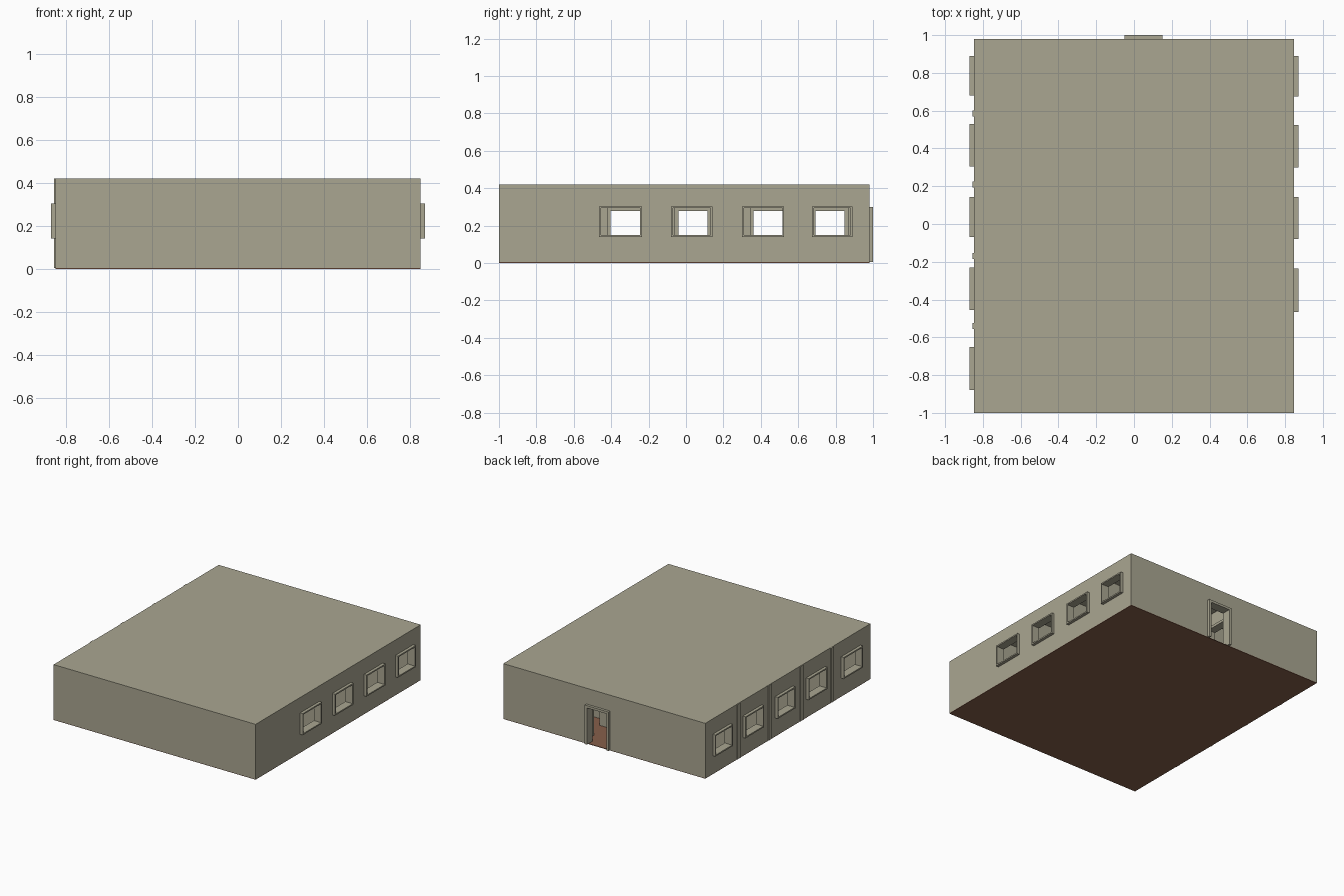
import bpy, bmesh

if "Cube" in bpy.data.objects:
    bpy.data.objects.remove(bpy.data.objects["Cube"])

def material(name, rgb):
    m = bpy.data.materials.new(name)
    m.diffuse_color = (*rgb, 1)
    m.use_nodes = True
    m.node_tree.nodes["Principled BSDF"].inputs["Base Color"].default_value = m.diffuse_color
    return m

GREY = material("warm grey plaster", (0.40, 0.38, 0.285))
BROWN = material("brown floor", (0.24, 0.114, 0.069))

def finish(name, bm, mat):
    bmesh.ops.recalc_face_normals(bm, faces=bm.faces)
    me = bpy.data.meshes.new(name)
    bm.to_mesh(me)
    bm.free()
    me.materials.append(mat)
    ob = bpy.data.objects.new(name, me)
    bpy.context.collection.objects.link(ob)
    return ob

def boxes(name, spans, mat=GREY):
    """One object from boxes given as (x0, x1, y0, y1, z0, z1)."""
    bm = bmesh.new()
    for x0, x1, y0, y1, z0, z1 in spans:
        for v in bmesh.ops.create_cube(bm, size=1)["verts"]:
            v.co = ((x0 + x1) / 2 + v.co.x * (x1 - x0),
                    (y0 + y1) / 2 + v.co.y * (y1 - y0),
                    (z0 + z1) / 2 + v.co.z * (z1 - z0))
    return finish(name, bm, mat)

def cut(ob, spans):
    """Subtract boxes from an object and bake the result."""
    cutter = boxes("cutter", spans)
    cutter.hide_render = True
    mod = ob.modifiers.new("cut", "BOOLEAN")
    mod.operation, mod.solver, mod.object = "DIFFERENCE", "EXACT", cutter
    dg = bpy.context.evaluated_depsgraph_get()
    dg.update()
    me = bpy.data.meshes.new_from_object(ob.evaluated_get(dg))
    ob.modifiers.clear()
    ob.data = me
    bpy.data.objects.remove(cutter)

def frame(name, axis, d0, d1, u0, u1, z0, z1, t, closed):
    """Rectangular trim through a wall; open at the bottom for doors."""
    bm = bmesh.new()
    b = t if closed else 0
    outer = [(u0, z0), (u0, z1), (u1, z1), (u1, z0)]
    inner = [(u0 + t, z0 + b), (u0 + t, z1 - t), (u1 - t, z1 - t), (u1 - t, z0 + b)]
    def place(u, z, d):
        return bm.verts.new((d, u, z) if axis == "x" else (u, d, z))
    rings = [[place(*o, d0), place(*o, d1), place(*i, d1), place(*i, d0)]
             for o, i in zip(outer, inner)]
    for k in range(4 if closed else 3):
        a, c = rings[k], rings[(k + 1) % 4]
        for j in range(4):
            bm.faces.new((a[j], a[(j + 1) % 4], c[(j + 1) % 4], c[j]))
    if not closed:
        bm.faces.new(rings[0])
        bm.faces.new(rings[3])
    return finish(name, bm, GREY)

W, Y0, Y1, H = 0.848, -1.0, 0.98, 0.42   # half width, front, back, height
T, FLOOR = 0.03, 0.004                   # wall thickness, floor thickness
WZ = (0.14, 0.303)                       # window sill and head
right_windows = [(-0.465, -0.235), (-0.08, 0.142), (0.30, 0.525), (0.675, 0.89)]
left_windows = [(-0.88, -0.65), (-0.455, -0.23), (-0.07, 0.142), (0.305, 0.53), (0.68, 0.89)]
doors = [-0.325, 0.037, 0.44, 0.77]      # inner door centres along y
partitions = [-0.54, -0.17, 0.21, 0.585]

# Floor slab
boxes("floor", [(-W, W, Y0, Y1, 0, FLOOR)], BROWN)

# Outer walls with flat roof, hollowed, then window and door openings
shell = boxes("walls_and_roof", [(-W, W, Y0, Y1, FLOOR, H)])
cut(shell, [(-W + T, W - T, Y0 + T, Y1 - T, -0.1, H - 0.015)])
e = 0.004
holes = [(W - 0.1, W + 0.1, a + e, b - e, WZ[0] + e, WZ[1] - e) for a, b in right_windows]
holes += [(-W - 0.1, -W + 0.1, a + e, b - e, WZ[0] + e, WZ[1] - e) for a, b in left_windows]
holes.append((-0.04, 0.14, Y1 - 0.1, Y1 + 0.1, -0.1, 0.29))
cut(shell, holes)

# Window frames
for i, (a, b) in enumerate(right_windows):
    frame(f"right_window_frame_{i+1}", "x", W - T - 0.01, 0.87, a, b, *WZ, 0.01, True)
for i, (a, b) in enumerate(left_windows):
    frame(f"left_window_frame_{i+1}", "x", -0.87, -W + T + 0.01, a, b, *WZ, 0.01, True)

# Back entrance frame
frame("entrance_frame", "y", Y1 - T - 0.02, 1.0, -0.05, 0.15, FLOOR, 0.30, 0.018, False)

# Corridor walls with room doorways
def corridor_wall(side, x0, x1, y0, centres):
    wall = boxes(side + "_corridor_wall", [(x0, x1, y0, Y1 - 0.01, FLOOR, H - 0.001)])
    cut(wall, [(x0 - 0.1, x1 + 0.1, c - 0.09, c + 0.09, -0.1, 0.29) for c in centres])
    for i, c in enumerate(centres):
        frame(f"{side}_door_frame_{i+1}", "x", x0 - 0.015, x1 + 0.015,
              c - 0.098, c + 0.098, FLOOR, 0.298, 0.02, False)

corridor_wall("left", -0.145, -0.115, Y0 - 0.0005, [-0.76] + doors)
corridor_wall("right", 0.195, 0.225, -0.555, doors)

# Room partitions; the left ones show slightly through the outer wall
for i, y in enumerate(partitions):
    boxes(f"left_partition_{i+1}", [(-0.855, -0.13, y - 0.016, y + 0.016, FLOOR, H - 0.001)])
    boxes(f"right_partition_{i+1}", [(0.21, W - 0.01, y - 0.016, y + 0.016, FLOOR, H - 0.001)])
